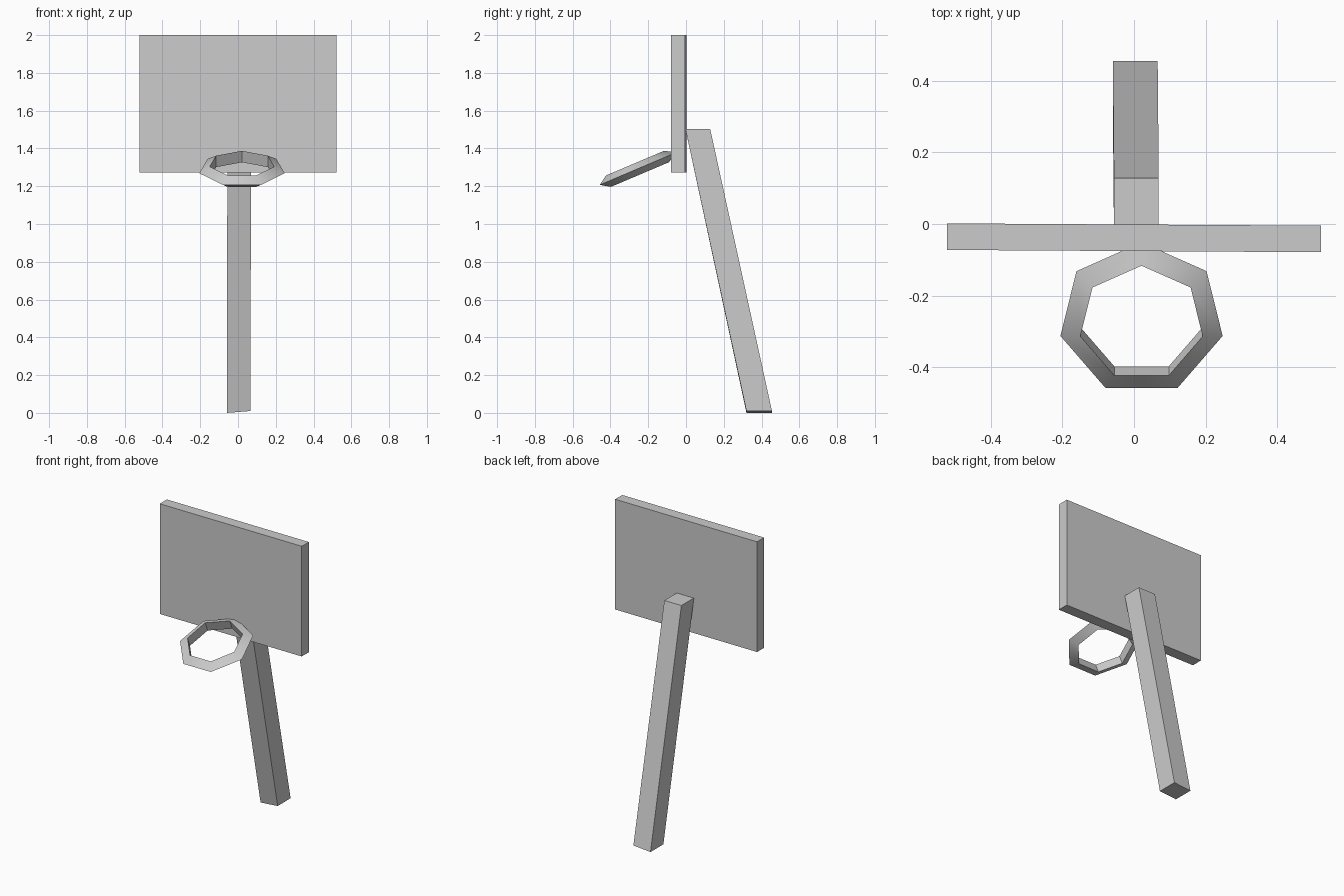
import bpy, bmesh, math
from mathutils import Matrix, Vector

if "Cube" in bpy.data.objects:
    bpy.data.objects.remove(bpy.data.objects["Cube"])

grey = bpy.data.materials.new("plain grey")
grey.diffuse_color = (0.6, 0.6, 0.6, 1)
grey.use_nodes = True
grey.node_tree.nodes["Principled BSDF"].inputs["Base Color"].default_value = grey.diffuse_color


def make_object(name, bm):
    bmesh.ops.recalc_face_normals(bm, faces=bm.faces)
    mesh = bpy.data.meshes.new(name)
    bm.to_mesh(mesh)
    bm.free()
    mesh.materials.append(grey)
    obj = bpy.data.objects.new(name, mesh)
    bpy.context.collection.objects.link(obj)
    return obj


# Backboard: a thin slab, turned very slightly
bm = bmesh.new()
bmesh.ops.create_cube(bm, size=1, matrix=Matrix.Translation((0, -0.0385, 1.636))
                      @ Matrix.Rotation(math.radians(-0.35), 4, 'Z')
                      @ Matrix.Diagonal((1.042, 0.074, 0.728, 1)))
make_object("backboard", bm)

# Post: square beam leaning forward, ends cut level
bm = bmesh.new()
bmesh.ops.create_cube(bm, size=1)
for v in bm.verts:
    top, back, right = v.co.z > 0, v.co.y > 0, v.co.x > 0
    x = 0.066 if right else -0.059
    if top:
        v.co = (x + 0.003, 0.128 if back else -0.003, 1.503)
    else:
        v.co = (x, 0.455 if back else 0.32, 0.01 if right else 0.0)
make_object("post", bm)

# Hoop: seven-sided ring with a triangular section, tilted down at the front
SIDES, RADIUS, TUBE = 7, 0.194, 0.038
bm = bmesh.new()
rings = []
for i in range(SIDES):
    a = math.pi / 2 + math.tau * i / SIDES
    ring = []
    for j in range(3):
        b = math.tau * j / 3
        r = RADIUS + TUBE * math.cos(b)
        ring.append(bm.verts.new((r * math.cos(a), r * math.sin(a), TUBE * math.sin(b))))
    rings.append(ring)
for i in range(SIDES):
    p, q = rings[i], rings[(i + 1) % SIDES]
    for j in range(3):
        k = (j + 1) % 3
        bm.faces.new((p[j], q[j], q[k], p[k]))
bm.transform(Matrix.Translation((0.021, -0.2646, 1.2887))
             @ Matrix.Rotation(math.radians(23), 4, 'X'))
hoop = make_object("hoop", bm)
hoop.select_set(True)
bpy.context.view_layer.objects.active = hoop
bpy.ops.object.shade_smooth_by_angle(angle=math.radians(30))
